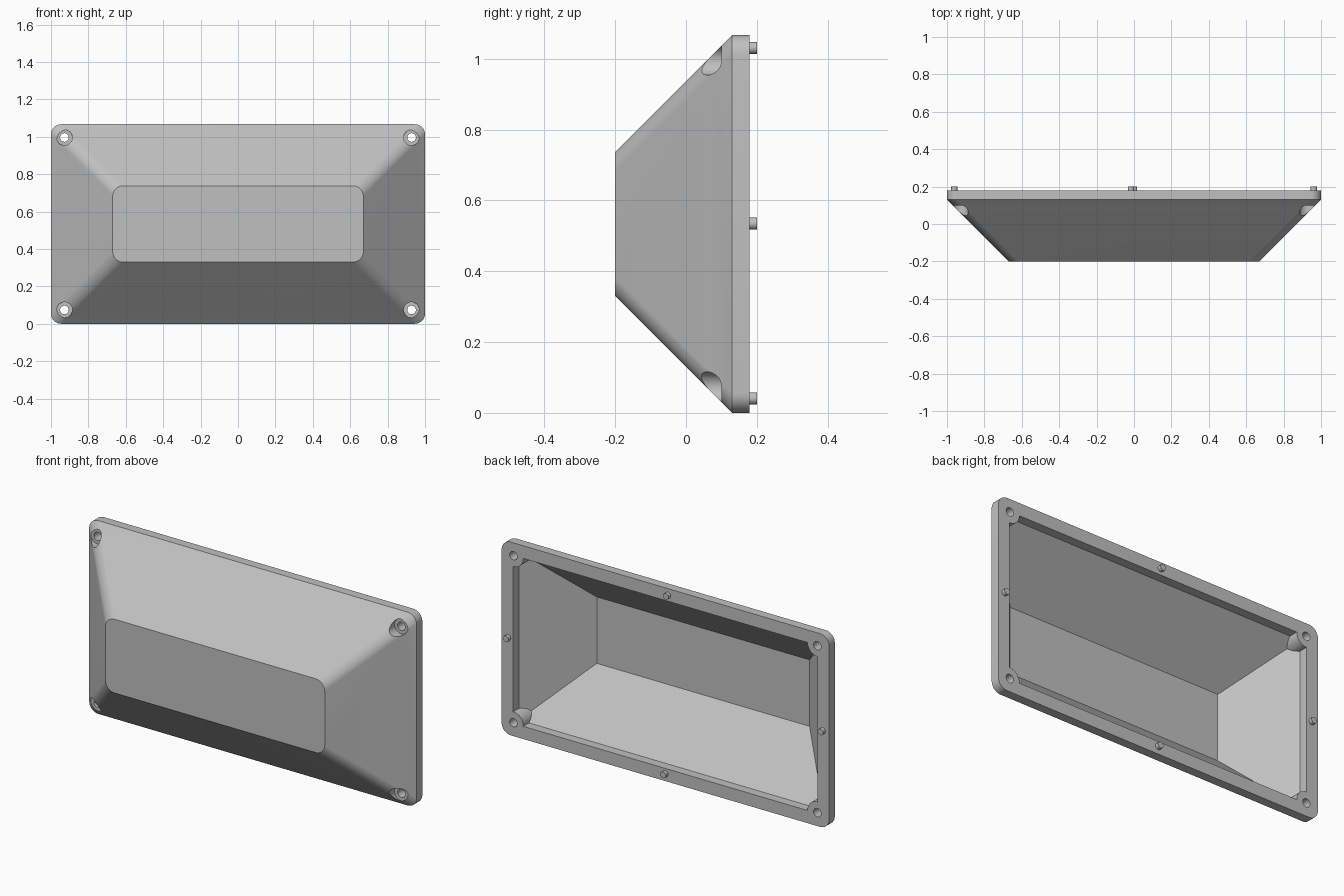
import bpy, bmesh, math
from mathutils import Matrix, Vector

cube = bpy.data.objects.get("Cube")
if cube:
    bpy.data.objects.remove(cube, do_unlink=True)

HALF_W, HALF_H = 1.0, 0.5335      # outer half sizes
BACK, STEP, FRONT = 0.18, 0.13, -0.20
RIM, INNER_FRONT = 0.07, -0.15
CORNER = 0.055

grey = bpy.data.materials.new("plain grey")
grey.use_nodes = True
grey.diffuse_color = (0.53, 0.53, 0.53, 1)
grey.node_tree.nodes["Principled BSDF"].inputs["Base Color"].default_value = grey.diffuse_color


def add_object(name, bm):
    bmesh.ops.recalc_face_normals(bm, faces=bm.faces[:])
    mesh = bpy.data.meshes.new(name)
    bm.to_mesh(mesh)
    bm.free()
    mesh.materials.append(grey)
    obj = bpy.data.objects.new(name, mesh)
    bpy.context.collection.objects.link(obj)
    return obj


def rounded_outline(w, h, r, steps=10):
    """Rectangle outline about the model's centre, corners rounded if r > 0."""
    pts = []
    for i, (sx, sz) in enumerate([(1, 1), (-1, 1), (-1, -1), (1, -1)]):
        for k in range(steps + 1 if r else 1):
            a = math.pi / 2 * (i + k / steps)
            pts.append((sx * (w - r) + r * math.cos(a),
                        HALF_H + sz * (h - r) + r * math.sin(a)))
    return pts


def loft(name, layers, r):
    """Join outlines of (y, inset from the outer edge) into a closed solid."""
    bm = bmesh.new()
    rings = [[bm.verts.new((x, y, z))
              for x, z in rounded_outline(HALF_W - inset, HALF_H - inset, r)]
             for y, inset in layers]
    for a, b in zip(rings, rings[1:]):
        for i in range(len(a)):
            j = (i + 1) % len(a)
            bm.faces.new((a[i], a[j], b[j], b[i]))
    bm.faces.new(rings[0])
    bm.faces.new(rings[-1])
    return add_object(name, bm)


def rods(name, centres, radius, y0, y1):
    """Cylinders along y at the given (x, z) centres."""
    bm = bmesh.new()
    for x, z in centres:
        place = Matrix.Translation(Vector((x, (y0 + y1) / 2, z))) @ Matrix.Rotation(math.pi / 2, 4, 'X')
        bmesh.ops.create_cone(bm, cap_ends=True, segments=32, radius1=radius,
                              radius2=radius, depth=y1 - y0, matrix=place)
    return add_object(name, bm)


def subtract(target, cutter):
    cutter.hide_render = True
    mod = target.modifiers.new("cut", 'BOOLEAN')
    mod.operation = 'DIFFERENCE'
    mod.solver = 'EXACT'
    mod.object = cutter
    bpy.context.view_layer.objects.active = target
    bpy.ops.object.modifier_apply(modifier=mod.name)
    bpy.data.objects.remove(cutter, do_unlink=True)


screws = [(sx * 0.928, z) for sx in (-1, 1) for z in (0.074, 0.996)]

# Sloped cover with a straight rim
cover = loft("cover_shell", [(BACK, 0), (STEP, 0), (FRONT, STEP - FRONT)], CORNER)

# Hollow interior, leaving round screw bosses in the corners
cavity = loft("cavity_cutter", [(0.25, RIM), (STEP, RIM),
                                (INNER_FRONT, RIM + STEP - INNER_FRONT)], 0)
subtract(cavity, rods("boss_shape", screws, 0.06, -0.01, 0.3))
subtract(cover, cavity)

# Screw holes and their counterbores
subtract(cover, rods("counterbore_cutter", screws, 0.042, -0.3, 0.10))
subtract(cover, rods("screw_hole_cutter", screws, 0.023, 0.05, 0.3))

# Locating pegs on the back of the rim
pegs = rods("locating_pegs", [(-0.016, 1.031), (0, 0.041), (-0.961, 0.535), (0.961, 0.535)],
            0.017, BACK - 0.01, 0.20)

# Smooth curved faces, keep sharp edges
for obj in (cover, pegs):
    bpy.ops.object.select_all(action='DESELECT')
    obj.select_set(True)
    bpy.context.view_layer.objects.active = obj
    bpy.ops.object.shade_smooth_by_angle(angle=math.radians(30))
